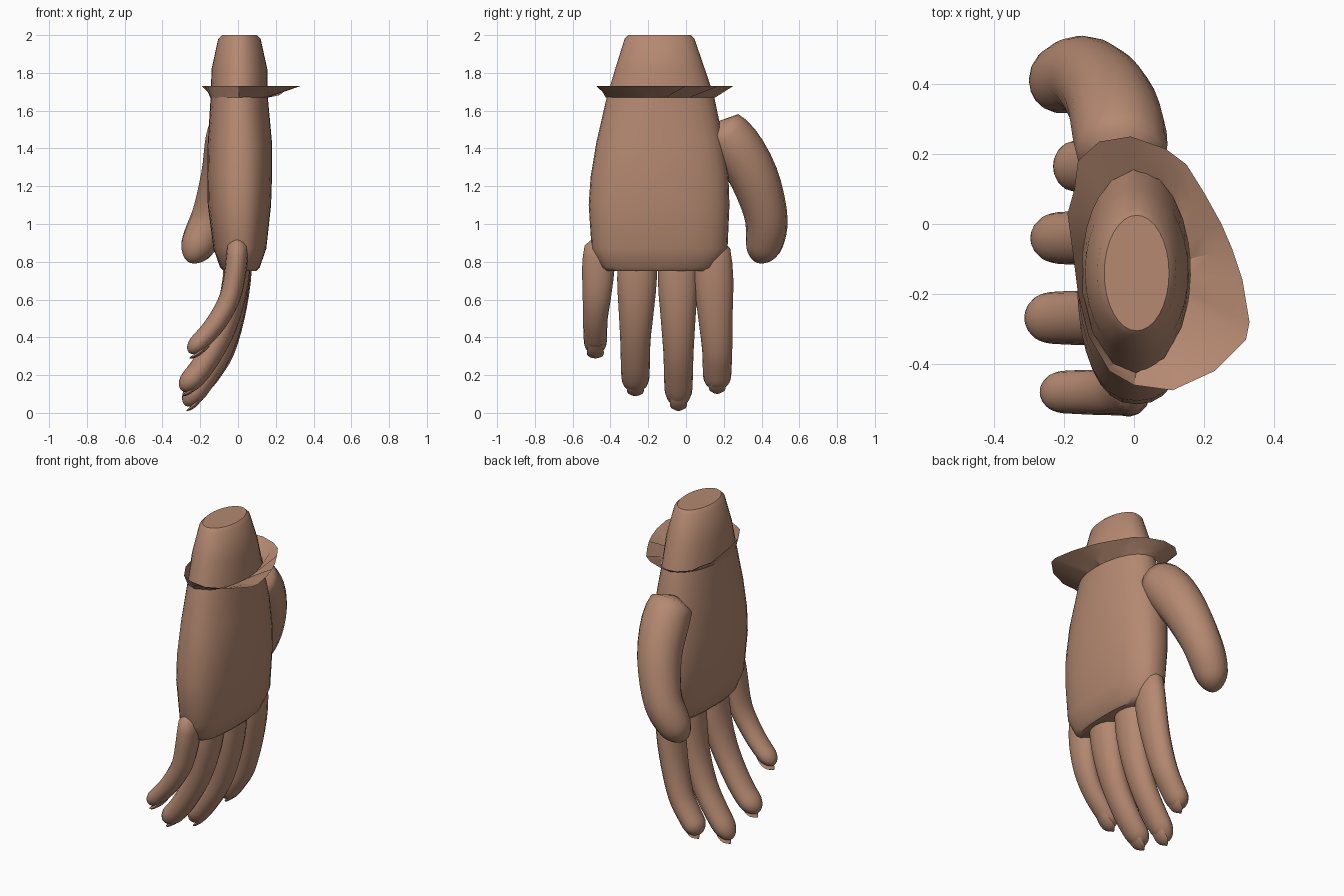
import bpy, bmesh, math
from mathutils import Vector

old = bpy.data.objects.get("Cube")
if old:
    bpy.data.objects.remove(old, do_unlink=True)

skin = bpy.data.materials.new("brown skin")
skin.use_nodes = True
skin.diffuse_color = (0.46, 0.25, 0.165, 1)
skin.node_tree.nodes["Principled BSDF"].inputs["Base Color"].default_value = skin.diffuse_color


def add_object(name, rings, caps=True, angle=40):
    """Skin a list of closed rings of points into one smooth object."""
    bm = bmesh.new()
    loops = [[bm.verts.new(p) for p in ring] for ring in rings]
    n = len(loops[0])
    for a, b in zip(loops, loops[1:]):
        for i in range(n):
            j = (i + 1) % n
            bm.faces.new((a[i], a[j], b[j], b[i]))
    if caps:
        bm.faces.new(loops[0])
        bm.faces.new(loops[-1])
    bmesh.ops.recalc_face_normals(bm, faces=bm.faces)
    mesh = bpy.data.meshes.new(name)
    bm.to_mesh(mesh)
    bm.free()
    mesh.materials.append(skin)
    obj = bpy.data.objects.new(name, mesh)
    bpy.context.collection.objects.link(obj)
    bpy.ops.object.select_all(action='DESELECT')
    bpy.context.view_layer.objects.active = obj
    obj.select_set(True)
    bpy.ops.object.shade_smooth_by_angle(angle=math.radians(angle))
    return obj


def spline(points, t):
    """Catmull-Rom interpolation of any tuples, t from 0 to 1."""
    pts = [Vector(p) for p in points]
    pts = [2 * pts[0] - pts[1]] + pts + [2 * pts[-1] - pts[-2]]
    f = t * (len(points) - 1)
    i = min(int(f), len(points) - 2)
    u = f - i
    a, b, c, d = pts[i:i + 4]
    return 0.5 * (2 * b + (c - a) * u + (2 * a - 5 * b + 4 * c - d) * u * u
                  + (3 * b - a - 3 * c + d) * u ** 3)


def sweep(name, path, radii, side, steps=22, sides=16, round_from=0.88, round_base=0.0):
    """Tapered tube with a rounded end; radii are (along side, across)."""
    rings = []
    for k in range(steps + 1):
        t = math.sin(k / steps * math.pi / 2)
        p = spline(path, t)
        e = 0.01
        tangent = (spline(path, min(t + e, 1)) - spline(path, max(t - e, 0))).normalized()
        u = (side - tangent * tangent.dot(side)).normalized()
        v = tangent.cross(u)
        r = spline(radii, t)
        s = max(0, (t - round_from) / (1 - round_from))
        shrink = max(0.08, math.sqrt(max(0, 1 - s * s)))
        if t < round_base:
            shrink *= math.sqrt(max(0.05, 1 - (1 - t / round_base) ** 2))
        ring = []
        for i in range(sides):
            a = 2 * math.pi * i / sides
            ring.append(p + (u * math.cos(a) * r.x + v * math.sin(a) * r.y) * shrink)
        rings.append(ring)
    return add_object(name, rings, angle=60)


def oval(z, x0, x1, y0, y1, power=1.0, n=32):
    """Rounded section of the palm and wrist."""
    ring = []
    for i in range(n):
        a = 2 * math.pi * i / n
        c, s = math.cos(a), math.sin(a)
        ring.append(((x0 + x1) / 2 + (x1 - x0) / 2 * math.copysign(abs(c) ** power, c),
                     (y0 + y1) / 2 + (y1 - y0) / 2 * math.copysign(abs(s) ** power, s), z))
    return ring


# Palm and wrist in one loft
add_object("palm_and_wrist", [
    oval(0.75, -0.075, 0.095, -0.42, 0.12, 0.8),
    oval(0.77, -0.095, 0.115, -0.45, 0.16, 0.8),
    oval(0.87, -0.13, 0.15, -0.50, 0.22, 0.8),
    oval(1.10, -0.16, 0.175, -0.515, 0.23, 0.85),
    oval(1.25, -0.163, 0.18, -0.505, 0.225, 0.85),
    oval(1.43, -0.16, 0.18, -0.475, 0.20, 0.9),
    oval(1.67, -0.145, 0.158, -0.42, 0.15),
    oval(1.82, -0.14, 0.155, -0.375, 0.10),
    oval(1.98, -0.105, 0.12, -0.325, 0.045),
    oval(2.00, -0.085, 0.10, -0.305, 0.025),
])

# Fingers: sideways position at base and tip, then the curl as (x, z) points
FINGERS = {
    "index": (0.135, 0.165, [(0.01, 0.95), (0, 0.72), (-0.03, 0.52), (-0.08, 0.34), (-0.14, 0.23), (-0.21, 0.13)]),
    "middle": (-0.045, -0.04, [(0, 0.95), (-0.01, 0.70), (-0.04, 0.50), (-0.10, 0.32), (-0.18, 0.18), (-0.28, 0.04)]),
    "ring": (-0.255, -0.268, [(0, 0.95), (-0.01, 0.72), (-0.05, 0.53), (-0.11, 0.38), (-0.20, 0.23), (-0.30, 0.12)]),
    "little": (-0.455, -0.48, [(0, 0.94), (-0.01, 0.78), (-0.04, 0.62), (-0.10, 0.50), (-0.17, 0.41), (-0.26, 0.32)]),
}
for label, (y0, y1, curl) in FINGERS.items():
    slim = 0.82 if label == "little" else 1.0
    path = [(x, y0 + (y1 - y0) * min(1, i / 3), z) for i, (x, z) in enumerate(curl)]
    radii = [(r * slim, d * slim, 0) for r, d in
             ((0.095, 0.07), (0.105, 0.07), (0.092, 0.068), (0.08, 0.066), (0.076, 0.062), (0.07, 0.058))]
    sweep(label + "_finger", path, radii, Vector((0, 1, 0)), round_base=0.1)
    # Pointed nail on the back of the fingertip
    end = Vector(path[-1])
    along = (end - Vector(path[-2])).normalized()
    back = Vector((-along.z, 0, along.x))
    start = end - along * 0.10 + back * 0.043
    nail = [start, start + along * 0.05, start + along * 0.09 - back * 0.008, start + along * 0.12 - back * 0.02]
    sweep(label + "_nail", nail, [(0.035, 0.012, 0), (0.045, 0.012, 0), (0.04, 0.01, 0), (0.012, 0.005, 0)],
          Vector((0, 1, 0)), steps=8, sides=8, round_from=0.7)

# Thumb
sweep("thumb",
      [(-0.035, 0.16, 1.53), (-0.04, 0.25, 1.43), (-0.07, 0.355, 1.26),
       (-0.13, 0.42, 1.06), (-0.19, 0.42, 0.93), (-0.26, 0.38, 0.80)],
      [(0.12, 0.11, 0), (0.135, 0.135, 0), (0.125, 0.13, 0),
       (0.11, 0.115, 0), (0.10, 0.105, 0), (0.075, 0.08, 0)],
      Vector((1, 0, 0)), round_from=0.86, round_base=0.06)

# Torn cuff: thin flared sheet around the wrist with folds on one side
RIM = [(0.25, 0.0), (0.20, 0.09), (0.15, 0.17), (0.09, 0.215), (-0.01, 0.25), (-0.10, 0.235),
       (-0.16, 0.18), (-0.17, 0.10), (-0.19, 0.03), (-0.175, -0.08), (-0.16, -0.20), (-0.13, -0.32),
       (-0.07, -0.42), (0.0, -0.46), (0.11, -0.475), (0.23, -0.42), (0.32, -0.33), (0.33, -0.28),
       (0.31, -0.16), (0.28, -0.07)]
inner, middle, outer = [], [], []
for i, (x, y) in enumerate(RIM):
    a = math.atan2((y + 0.135) / 0.29, x / 0.155)
    bx, by = 0.006 + 0.155 * math.cos(a), -0.135 + 0.29 * math.sin(a)
    fold = 0.018 * (-1) ** i if x > 0.12 and y > -0.2 else 0
    inner.append((bx, by, 1.67))
    middle.append(((x + bx) / 2, (y + by) / 2, 1.70 + fold))
    outer.append((x, y, 1.73))
add_object("torn_cuff", [inner, middle, outer], caps=False, angle=30)
